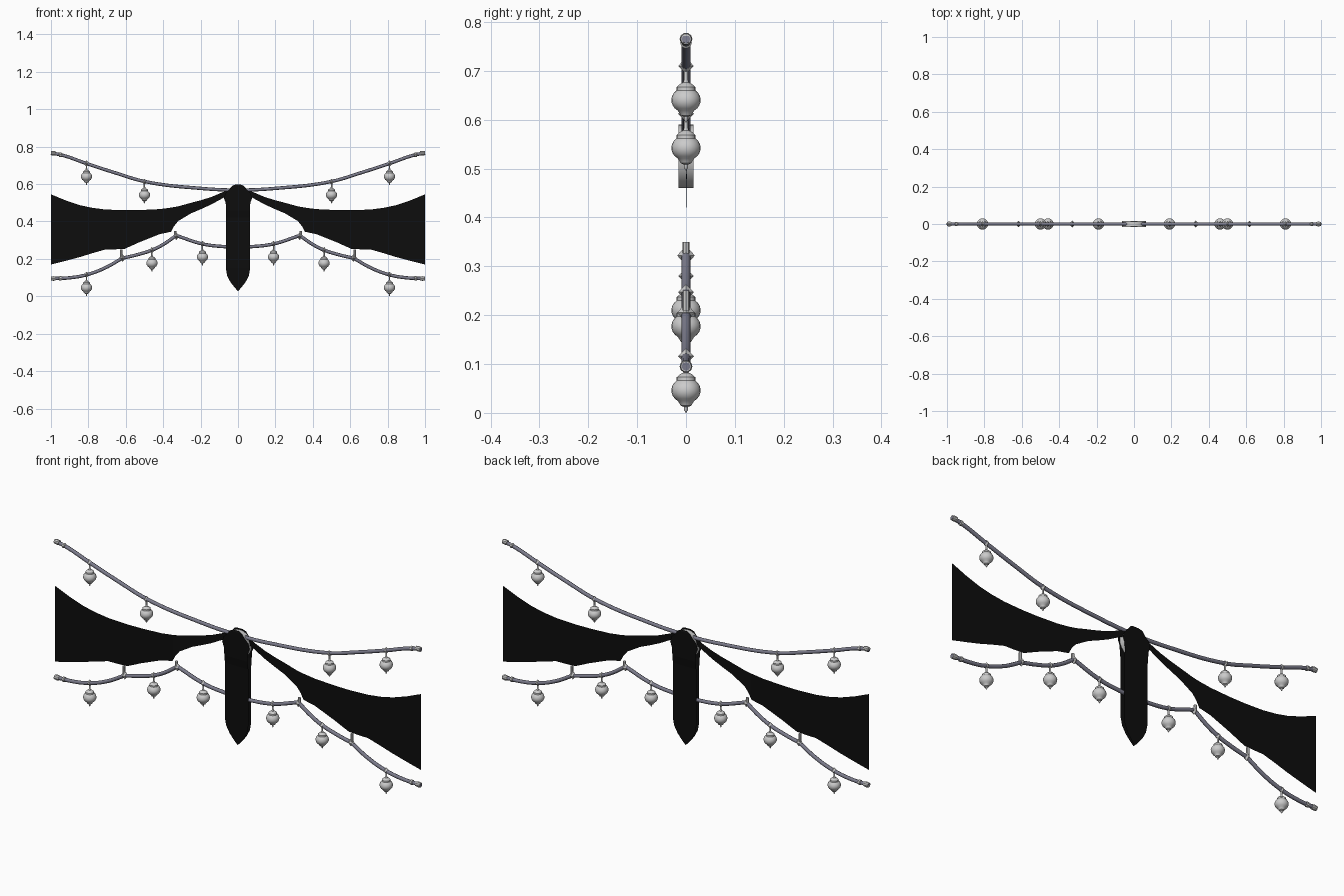
import bpy, math
from mathutils import Vector

if "Cube" in bpy.data.objects:
    bpy.data.objects.remove(bpy.data.objects["Cube"])


def material(name, col):
    m = bpy.data.materials.new(name)
    m.diffuse_color = (*col, 1)
    m.use_nodes = True
    m.node_tree.nodes["Principled BSDF"].inputs["Base Color"].default_value = m.diffuse_color
    return m


black = material("black_cloth", (0.004, 0.004, 0.004))
steel = material("cord_grey", (0.20, 0.20, 0.26))


def mesh_object(name, verts, faces, mat=None, loc=(0, 0, 0), smooth=False):
    me = bpy.data.meshes.new(name)
    me.from_pydata(verts, [], faces)
    me.update()
    if mat:
        me.materials.append(mat)
    if smooth:
        me.shade_smooth()
        me.set_sharp_from_angle(angle=math.radians(35))
    ob = bpy.data.objects.new(name, me)
    ob.location = loc
    bpy.context.collection.objects.link(ob)
    return ob


def lathe(name, profile, n, loc, mat=None, axis="z", smooth=True):
    verts, faces = [], []
    for r, h in profile:
        for i in range(n):
            a = 2 * math.pi * i / n
            u, v = r * math.cos(a), r * math.sin(a)
            verts.append({"z": (u, v, h), "y": (v, h, u), "x": (h, u, v)}[axis])
    for j in range(len(profile) - 1):
        for i in range(n):
            k = (i + 1) % n
            faces.append((j * n + i, j * n + k, (j + 1) * n + k, (j + 1) * n + i))
    return mesh_object(name, verts, faces, mat, loc, smooth)


def cord(name, pts, radius=0.009):
    cu = bpy.data.curves.new(name, "CURVE")
    cu.dimensions = "3D"
    cu.bevel_depth = radius
    cu.bevel_resolution = 2
    cu.resolution_u = 8
    cu.use_fill_caps = True
    sp = cu.splines.new("BEZIER")
    sp.bezier_points.add(len(pts) - 1)
    for p, (x, z) in zip(sp.bezier_points, pts):
        p.co = (x, 0, z)
        p.handle_left_type = p.handle_right_type = "AUTO"
    cu.materials.append(steel)
    ob = bpy.data.objects.new(name, cu)
    bpy.context.collection.objects.link(ob)
    bpy.ops.object.select_all(action="DESELECT")
    ob.select_set(True)
    bpy.context.view_layer.objects.active = ob
    bpy.ops.object.convert(target="MESH")


def diamond(name, x, z, r, h):
    lathe(name, [(0.0005, -h), (r, 0), (0.0005, h)], 4, (x, 0, z), smooth=False)


# Pendant bead outline: pointed foot, collar, round body, cap and stem
bead = [(0.0005, -0.046), (0.004, -0.040), (0.004, -0.034), (0.011, -0.031), (0.013, -0.027)]
bead += [(0.03 * math.cos(a), 0.026 * math.sin(a))
         for a in [math.radians(d) for d in range(-55, 51, 15)]]
bead += [(0.019, 0.022), (0.019, 0.027), (0.012, 0.033), (0.006, 0.036),
         (0.004, 0.042), (0.004, 0.065), (0.0005, 0.066)]

# Upper cord, running right across
half = [(1, 0.765), (0.95, 0.757), (0.81, 0.71), (0.65, 0.658), (0.5, 0.614), (0.2, 0.577)]
cord("upper_cord", [(-x, z) for x, z in half] + [(0, 0.568)] + half[::-1])

# Lower cord: middle swag
swag = [(0.33, 0.325), (0.19, 0.28), (0.08, 0.266)]
cord("lower_cord_middle", [(-x, z) for x, z in swag] + [(0, 0.264)] + swag[::-1])

# Black wing of cloth: columns of x, top edge, bottom edge
wing = [(1, .545, .17), (.92, .512, .19), (.845, .487, .21), (.78, .473, .23), (.71, .464, .25),
        (.66, .462, .251), (.605, .46, .254), (.525, .461, .29), (.42, .466, .332),
        (.358, .474, .345), (.342, .477, .375), (.32, .481, .402), (.25, .5, .444),
        (.2, .513, .465), (.145, .53, .49), (.09, .553, .52), (.05, .57, .54), (0, .58, .54)]

for s, side in ((-1, "left"), (1, "right")):
    verts, faces = [], []
    for x, t, b in wing:
        y = 0.003 * max(0, 1 - x / 0.35)
        verts += [(s * x, y, t), (s * x, y, b)]
    for i in range(len(wing) - 1):
        faces.append((2 * i, 2 * i + 1, 2 * i + 3, 2 * i + 2))
    mesh_object("cloth_wing_" + side, verts, faces, black)

    # Outer swags of the lower cord
    cord("lower_cord_inner_" + side,
         [(s * x, z) for x, z in [(.33, .325), (.4, .277), (.46, .247), (.54, .222), (.62, .203)]])
    cord("lower_cord_outer_" + side,
         [(s * x, z) for x, z in [(.62, .203), (.71, .152), (.81, .115), (.9, .099), (1, .095)]])

    # Pendant beads, each with a diamond link on the cord
    for x, z in [(.81, .64), (.5, .542), (.81, .046), (.46, .177), (.19, .21)]:
        lathe("pendant_bead_" + side, bead, 20, (s * x, 0, z))
        diamond("bead_link_" + side, s * x, z + 0.07, 0.016, 0.016)

    # Ties holding the cloth to the lower cord
    for x, z, top in [(.33, .322, .35), (.618, .205, .25)]:
        diamond("cloth_tie_" + side, s * x, z, 0.018, 0.02)
        lathe("tie_stem_" + side, [(.0005, z), (.007, z), (.007, top), (.0005, top)],
              8, (s * (x + .006), 0, 0))

    # Clasps at the cord ends
    for z, zi in [(.765, .757), (.095, .096)]:
        lathe("end_cap_" + side, [(.0005, -.013), (.011, -.013), (.013, 0), (.011, .012), (.0005, .012)],
              10, (s * .987, 0, z), axis="x")
        lathe("end_knob_" + side, [(.0005, -.014), (.012, -.005), (.012, .005), (.0005, .014)],
              8, (s * .95, 0, zi), axis="x")

# Grey ring behind the knot
lathe("knot_ring", [(.045, -.015), (.065, -.015), (.065, .015), (.045, .015), (.045, -.015)],
      24, (0, 0, .525), axis="y")

# Knot and hanging tail, a sheet on the front and on the back: z, half width, distance out
tail = [(.597, .015, .014), (.59, .032, .0165), (.57, .048, .0165), (.55, .068, .0165),
        (.525, .075, .0165), (.50, .066, .0165), (.46, .063, .0165), (.42, .064, .011),
        (.30, .065, .0105), (.15, .065, .0105), (.11, .058, .009), (.075, .04, .007),
        (.045, .016, .005), (.028, .001, .003)]
for s, side in ((-1, "front"), (1, "back")):
    verts, faces = [], []
    for z, w, y in tail:
        verts += [(-w, s * y, z), (w, s * y, z)]
    for i in range(len(tail) - 1):
        faces.append((2 * i, 2 * i + 2, 2 * i + 3, 2 * i + 1)[::-s])
    mesh_object("knot_tail_" + side, verts, faces, black)
